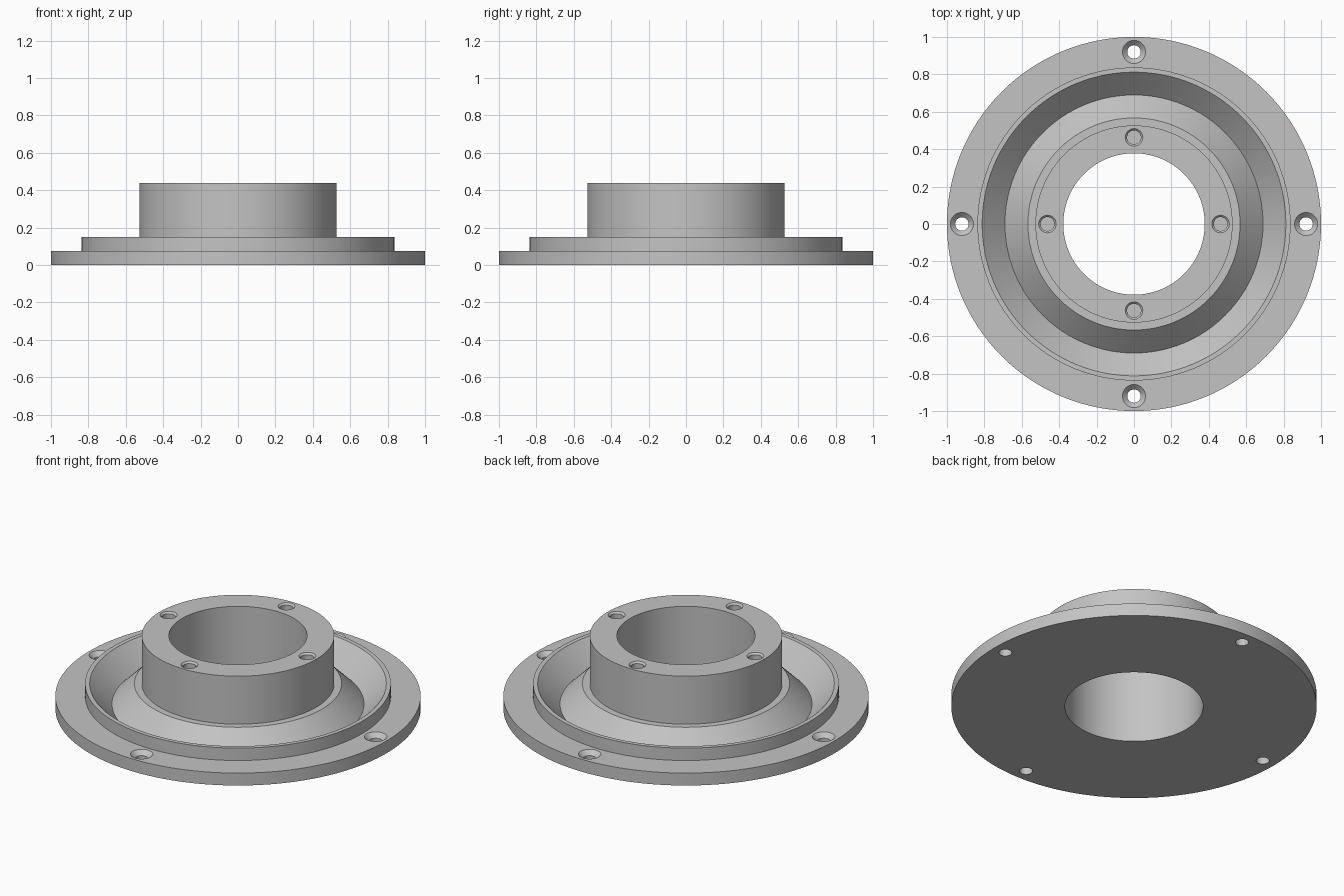
import bpy, bmesh, math
from mathutils import Vector

if "Cube" in bpy.data.objects:
    bpy.data.objects.remove(bpy.data.objects["Cube"])

grey = bpy.data.materials.new("machined grey")
grey.use_nodes = True
grey.diffuse_color = (0.55, 0.55, 0.55, 1)
grey.node_tree.nodes["Principled BSDF"].inputs["Base Color"].default_value = grey.diffuse_color


def lathe(name, profile, segments, closed):
    """Revolve (radius, height) points about z; closed joins the last point to the first."""
    bm = bmesh.new()
    verts = [bm.verts.new((r, 0, z)) for r, z in profile]
    edges = [bm.edges.new(pair) for pair in zip(verts, verts[1:])]
    if closed:
        edges.append(bm.edges.new((verts[-1], verts[0])))
    bmesh.ops.spin(bm, geom=verts + edges, cent=(0, 0, 0), axis=(0, 0, 1),
                   angle=math.tau, steps=segments, use_merge=True)
    bmesh.ops.remove_doubles(bm, verts=bm.verts, dist=1e-5)
    bmesh.ops.recalc_face_normals(bm, faces=bm.faces)
    mesh = bpy.data.meshes.new(name)
    bm.to_mesh(mesh)
    bm.free()
    mesh.materials.append(grey)
    obj = bpy.data.objects.new(name, mesh)
    bpy.context.collection.objects.link(obj)
    return obj


# Flange, raised rim, V groove and bored hub in one turned section
flange = lathe("flanged_hub", [
    (0.378, 0), (1, 0), (1, 0.075), (0.837, 0.075), (0.837, 0.15), (0.812, 0.15),
    (0.69, 0.027), (0.567, 0.15), (0.527, 0.15), (0.527, 0.44), (0.378, 0.44)], 128, True)

# Countersunk through holes in the flange, chamfered blind holes in the hub
through = [(0, -0.05), (0.036, -0.05), (0.036, 0.049), (0.062, 0.075), (0.062, 0.12), (0, 0.12)]
blind = [(0, 0.29), (0.037, 0.29), (0.037, 0.43), (0.047, 0.44), (0.047, 0.5), (0, 0.5)]
cutters = []
for kind, profile, radius in (("flange", through, 0.92), ("hub", blind, 0.463)):
    for i in range(4):
        cutter = lathe(f"{kind}_hole_cutter_{i + 1}", profile, 32, False)
        angle = i * math.pi / 2
        cutter.location = Vector((math.cos(angle), math.sin(angle), 0)) * radius
        cutter.hide_render = True
        cutters.append(cutter)
        cut = flange.modifiers.new(cutter.name, "BOOLEAN")
        cut.operation = "DIFFERENCE"
        cut.solver = "EXACT"
        cut.object = cutter

# Apply the cuts, drop the cutters and smooth the round walls
bpy.ops.object.select_all(action="DESELECT")
bpy.context.view_layer.objects.active = flange
flange.select_set(True)
for name in [m.name for m in flange.modifiers]:
    bpy.ops.object.modifier_apply(modifier=name)
for cutter in cutters:
    bpy.data.objects.remove(cutter)
bpy.ops.object.shade_smooth_by_angle(angle=math.radians(30))
